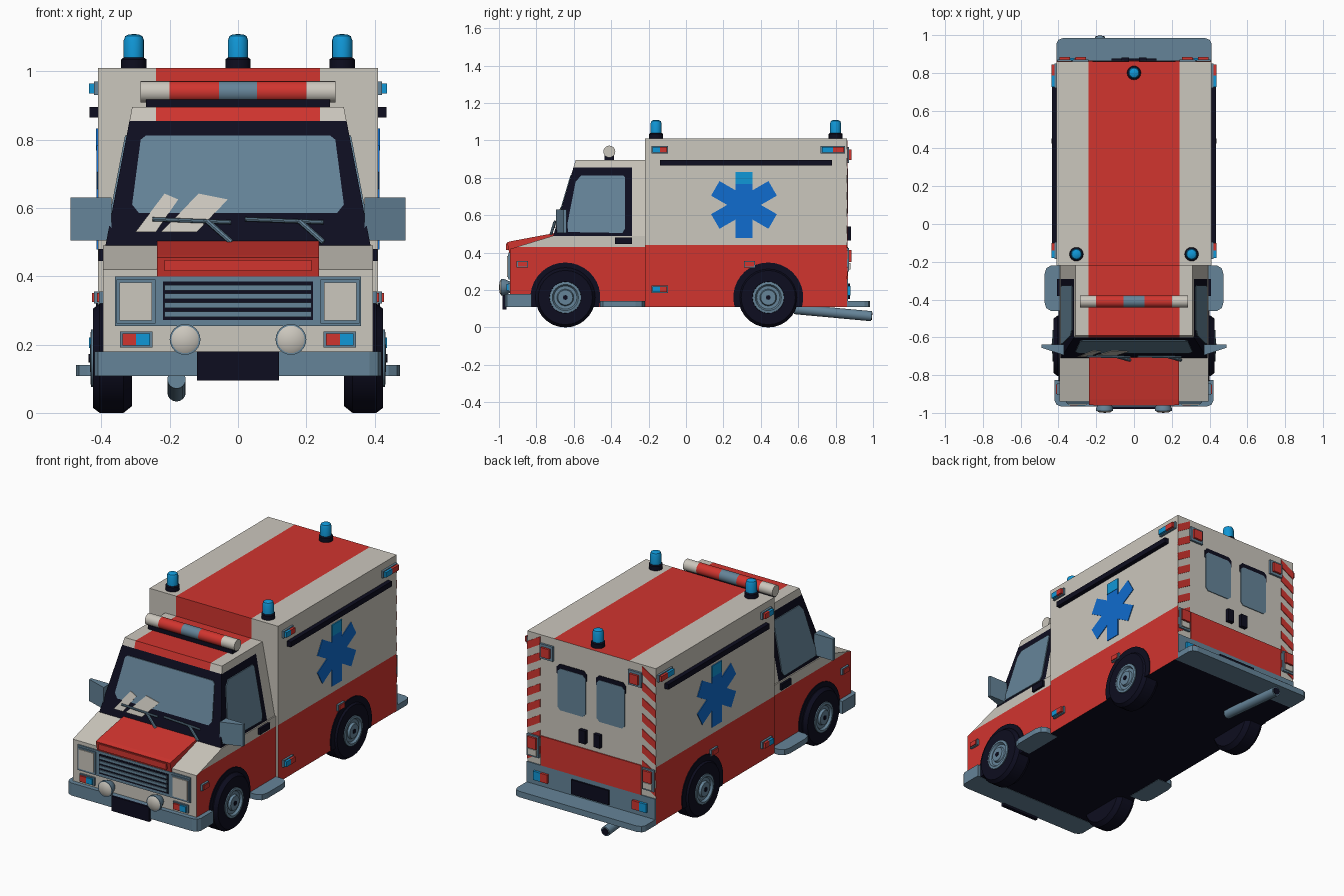
import bpy, bmesh, math
from mathutils import Vector

if "Cube" in bpy.data.objects:
    bpy.data.objects.remove(bpy.data.objects["Cube"])

# Palette
COL = {"beige": (.60, .57, .51), "red": (.64, .035, .028), "slate": (.13, .23, .315),
       "dark": (.004, .004, .014), "blue": (.005, .15, .62), "cyan": (.005, .31, .68)}
MATS = {}
for n, c in COL.items():
    MATS[n] = bpy.data.materials.new(n + "_paint")
    MATS[n].diffuse_color = (*c, 1)
lathed = []


def finish(name, bm, mats):
    bmesh.ops.recalc_face_normals(bm, faces=bm.faces[:])
    me = bpy.data.meshes.new(name)
    bm.to_mesh(me)
    bm.free()
    for m in mats:
        me.materials.append(MATS[m])
    ob = bpy.data.objects.new(name, me)
    bpy.context.collection.objects.link(ob)
    return ob


def loft(bm, a, b):
    va, vb = [bm.verts.new(p) for p in a], [bm.verts.new(p) for p in b]
    bm.faces.new(va)
    bm.faces.new(vb[::-1])
    for i in range(len(va)):
        j = (i + 1) % len(va)
        bm.faces.new((va[i], va[j], vb[j], vb[i]))


def prism(name, pts, vec, mat):
    bm = bmesh.new()
    loft(bm, pts, [Vector(p) + Vector(vec) for p in pts])
    return finish(name, bm, [mat])


def box(name, x0, x1, y0, y1, z0, z1, mat):
    return prism(name, [(x0, y0, z0), (x1, y0, z0), (x1, y1, z0), (x0, y1, z0)], (0, 0, z1 - z0), mat)


def lathe(name, prof, mat, loc, direction, seg=24):
    bm = bmesh.new()
    q = Vector(direction).to_track_quat('Z', 'Y')
    rings = [[bm.verts.new(Vector(loc) + q @ Vector((r * math.cos(2 * math.pi * i / seg),
              r * math.sin(2 * math.pi * i / seg), h))) for i in range(seg)] for r, h in prof]
    for a, b in zip(rings, rings[1:]):
        for i in range(seg):
            j = (i + 1) % seg
            bm.faces.new((a[i], a[j], b[j], b[i]))
    bmesh.ops.remove_doubles(bm, verts=bm.verts[:], dist=1e-5)
    ob = finish(name, bm, [mat])
    lathed.append(ob)
    return ob


def rod(name, a, b, r, mat, seg=16):
    d = Vector(b) - Vector(a)
    return lathe(name, [(0, 0), (r, 0), (r, d.length), (0, d.length)], mat, a, d, seg)


def painted(name, bm, cuts, rule):
    # Cut the shell along colour borders, then colour faces by rule
    for co, no in cuts:
        bmesh.ops.bisect_plane(bm, geom=bm.verts[:] + bm.edges[:] + bm.faces[:], plane_co=co, plane_no=no)
    bmesh.ops.recalc_face_normals(bm, faces=bm.faces[:])
    order = ["beige", "red", "dark"]
    for f in bm.faces:
        f.material_index = order.index(rule(f.calc_center_median(), f.normal))
    return finish(name, bm, order)


def rect(x, y0, y1, z):
    return [(-x, y0, z), (x, y0, z), (x, y1, z), (-x, y1, z)]


STRIPE = [((.24, 0, 0), (1, 0, 0)), ((-.24, 0, 0), (1, 0, 0))]

# Patient box
bm = bmesh.new()
loft(bm, rect(.41, -.22, .86, .11), rect(.41, -.22, .86, 1.01))
painted("patient_box", bm, STRIPE + [((0, 0, .44), (0, 0, 1))], lambda c, n:
        "dark" if n.z < -.5 else
        "red" if (abs(n.x) > .5 and c.z < .44) or ((n.z > .5 or n.y < -.5) and abs(c.x) < .24) else "beige")

# Lower cab with sloping bonnet
bm = bmesh.new()
side = [(-.94, .11), (-.94, .42), (-.71, .49), (-.22, .49), (-.22, .11)]
loft(bm, [(-.395, y, z) for y, z in side], [(.395, y, z) for y, z in side])
painted("cab_lower", bm, [((0, 0, .43), (0, 0, 1))], lambda c, n:
        "dark" if n.z < -.5 else "red" if abs(n.x) > .5 and c.z < .43 else "beige")

# Upper cab with dark window surround and roof stripe
bm = bmesh.new()
loft(bm, rect(.388, -.71, -.22, .49), rect(.31, -.59, -.22, .895))
painted("cab_upper", bm, STRIPE + [((0, 0, .855), (0, 0, 1)), ((0, -.29, 0), (0, 1, 0))], lambda c, n:
        "dark" if c.z < .855 and c.y < -.29 else
        "red" if abs(c.x) < .24 and c.z > .855 and abs(n.x) < .5 else "beige")


def ws(x, z, off=0):
    return (x, -.71 + .296 * (z - .49) - off, z)


# Windscreen, reflections and wipers
prism("windscreen", [ws(x, z) for x, z in [(-.29, .585), (.29, .585), (.31, .61), (.285, .8), (.27, .812),
      (-.27, .812), (-.285, .8), (-.31, .61)]], (0, -.004, 0), "slate")
for x0, x1, x2 in [(-.30, -.24, .045), (-.225, -.12, .07)]:
    prism("windscreen_patch", [ws(x0, .53, .004), (ws(x1, .53, .004)), ws(x1 + x2 + .02, .625, .004),
          ws(x0 + x2 + .04, .642, .004)], (0, -.003, 0), "beige")
for x in (-.02, .25):
    rod("wiper_arm", ws(x, .50, .014), ws(x - .07, .562, .014), .008, "slate", 8)
    rod("wiper_blade", ws(x - .23, .567, .014), ws(x, .558, .014), .006, "slate", 8)

# Bonnet bulge
bulge = [(-.945, .40), (-.957, .455), (-.93, .462), (-.70, .505), (-.70, .42)]
prism("bonnet_bulge", [(-.237, y, z) for y, z in bulge], (.474, 0, 0), "red")
box("bonnet_bulge_lip", -.215, .215, -.962, -.95, .415, .448, "red")

# Grille
box("grille_panel", -.36, .36, -.948, -.93, .255, .40, "slate")
box("grille_recess", -.22, .22, -.951, -.94, .272, .385, "dark")
for i in range(4):
    box("grille_slat", -.215, .215, -.957, -.945, .281 + i * .026, .297 + i * .026, "slate")

# Bumpers and number plates
def bumper(name, y_in, y_out, x, z0, z1):
    d = .03 if y_out > y_in else -.03
    plan = [(-x, y_in), (-x, y_out - d), (-x + .01, y_out - d / 3), (-x + .035, y_out),
            (x - .035, y_out), (x - .01, y_out - d / 3), (x, y_out - d), (x, y_in)]
    prism(name, [(a, b, z0) for a, b in plan], (0, 0, z1 - z0), "slate")


bumper("front_bumper", -.825, -.967, .42, .108, .18)
bumper("rear_bumper", .84, .985, .41, .108, .142)
box("front_plate", -.12, .12, -.98, -.96, .095, .18, "dark")
box("rear_plate", -.12, .12, .865, .876, .152, .235, "dark")

# Rear doors: red band, lower panel
box("rear_red_band", -.32, .32, .858, .866, .26, .43, "red")
box("rear_lower_panel", -.41, .41, .858, .866, .14, .26, "slate")


def side_lamp(s, y, z, x, hy=.045, hz=.02, split=True):
    def b(n, o, a, c, h, m):
        box(n, *sorted((s * (x - .01), s * (x + o))), a, c, z - h, z + h, m)
    b("side_lamp_frame", .012, y - hy, y + hy, hz, "slate")
    if split:
        b("side_lamp_front", .026, y - hy + .006, y, hz - .005, "cyan")
    b("side_lamp_rear", .026 if split else .018, y if split else y - hy + .006, y + hy - .006, hz - .005, "red")


for s in (-1, 1):
    def bx(name, x0, x1, *rest):
        box(name, *sorted((s * x0, s * x1)), *rest)

    # Side window and door handle
    glass = [(-.63, .51), (-.34, .505), (-.325, .53), (-.325, .80), (-.335, .812), (-.56, .812), (-.59, .78), (-.635, .55)]
    prism("side_window", [(s * (.388 - .193 * (z - .49)), y, z) for y, z in glass], (s * .005, 0, 0), "slate")
    bx("door_handle", .385, .408, -.38, -.29, .445, .48, "dark")
    # Mirrors
    prism("mirror", [(s * x, y, .505) for x, y in [(.37, -.695), (.49, -.655), (.49, -.638), (.37, -.638)]],
          (0, 0, .125), "slate")
    # Step
    prism("side_step", [(s * x, y, .108) for x, y in [(.36, -.46), (.44, -.46), (.465, -.445), (.475, -.41),
          (.475, -.27), (.465, -.235), (.44, -.22), (.36, -.22)]], (0, 0, .032), "slate")
    # Roof rail and lamps on the sides
    bx("roof_rail", .405, .435, -.14, .78, .865, .895, "dark")
    for y, z, h in [(-.14, .95, .045), (.785, .95, .065), (-.14, .205, .045)]:
        side_lamp(s, y, z, .41, h)
    side_lamp(s, -.875, .338, .395, .03, .018, False)
    side_lamp(s, .34, .338, .41, .03, .018, False)
    # Six-armed medical star
    star = []
    for k in range(6):
        a = math.radians(90 + 60 * k)
        u, v = Vector((math.cos(a), math.sin(a))), Vector((-math.sin(a), math.cos(a)))
        star += [u * .177 - v * .045, u * .177 + v * .045, (u * .866 + v * .5) * .09]
    prism("side_star", [(s * .409, .31 + p.x, .655 + p.y) for p in star], (s * .005, 0, 0), "blue")
    bx("star_tip", .41, .416, .265, .355, .768, .832, "cyan")
    # Wheels and arches
    for y, x in [(-.645, .395), (.44, .41)]:
        arch = [(y + .187 * math.cos(t), .16 + .187 * math.sin(t))
                for t in [math.radians(-15.5 + 211 * i / 20) for i in range(21)]]
        prism("wheel_arch", [(s * (x - .002), a, b) for a, b in arch], (s * .007, 0, 0), "dark")
        lathe("tyre", [(0, .31), (.14, .31), (.16, .335), (.16, .405), (.145, .425), (.085, .425), (.08, .41), (0, .41)],
              "dark", (0, y, .16), (s, 0, 0), 28)
        lathe("wheel_rim", [(.084, .41), (.084, .43), (.07, .432), (.062, .42), (.045, .42), (.04, .433), (0, .433)],
              "slate", (0, y, .16), (s, 0, 0))
        rod("wheel_hub", (s * .43, y, .16), (s * .437, y, .16), .013, "dark", 8)
    # Headlamps, front indicators, fog lamps
    bx("headlamp_frame", .242, .355, -.953, -.94, .262, .39, "slate")
    bx("headlamp", .252, .347, -.958, -.94, .27, .382, "beige")
    bx("indicator_frame", .25, .345, -.95, -.93, .192, .238, "slate")
    bx("indicator_inner", .258, .298, -.96, -.94, .198, .232, "cyan" if s < 0 else "red")
    bx("indicator_outer", .298, .338, -.96, -.94, .198, .232, "red" if s < 0 else "cyan")
    lathe("fog_lamp_shell", [(0, .93), (.03, .94), (.045, .975), (.045, .99), (0, .99)], "slate",
          (s * .155, 0, .215), (0, -1, 0))
    lathe("fog_lamp_lens", [(.043, .988), (.03, .997), (0, 1.0)], "beige", (s * .155, 0, .215), (0, -1, 0))
    # Rear windows and handles
    def pane(name, x0, x1, z0, z1, y, mat):
        c = .018
        prism(name, [(s * a, y, b) for a, b in [(x0 + c, z0), (x1 - c, z0), (x1, z0 + c), (x1, z1 - c), (x1 - c, z1),
              (x0 + c, z1), (x0, z1 - c), (x0, z0 + c)]], (0, .004, 0), mat)
    pane("rear_window_frame", .03, .22, .80, .875, .859, "dark")
    pane("rear_window", .035, .215, .61, .85, .861, "slate")
    bx("rear_handle", .027, .067, .855, .882, .465, .54, "dark")
    # Rear lamps
    bx("rear_top_lamp_frame", .24, .325, .855, .872, .88, .965, "slate")
    bx("rear_top_lamp", .255, .31, .86, .884, .895, .95, "red")
    bx("rear_side_lamp_frame", .33, .405, .855, .872, .30, .425, "slate")
    bx("rear_side_lamp", .34, .395, .86, .884, .35, .415, "red")
    bx("reverse_lamp", .34, .395, .86, .88, .31, .345, "beige")
    bx("rear_indicator_inner", .27, .315, .86, .88, .172, .222, "red")
    bx("rear_indicator_outer", .315, .36, .86, .88, .172, .222, "cyan")
    # Warning stripes on the rear edges
    for k in range(8):
        z = .275 + .09 * k
        prism("rear_stripe", [(s * .41, .859, z), (s * .325, .859, z + .05), (s * .325, .859, z + .095),
              (s * .41, .859, z + .045)], (0, .005, 0), "red")

# Beacons
for x, y in [(-.305, -.16), (.305, -.16), (0, .80)]:
    lathe("beacon_base", [(0, 1.0), (.037, 1.0), (.037, 1.035), (.03, 1.04), (0, 1.04)], "dark", (x, y, 0), (0, 0, 1), 16)
    lathe("beacon_dome", [(.03, 1.035), (.03, 1.09), (.025, 1.103), (.015, 1.108), (0, 1.109)], "cyan",
          (x, y, 0), (0, 0, 1), 16)

# Light bar
box("light_bar_mount", -.27, .27, -.435, -.385, .89, .918, "dark")
for x0, x1, m in [(-.285, -.2, "beige"), (-.2, -.055, "red"), (-.055, .055, "slate"), (.055, .2, "red"), (.2, .285, "beige")]:
    rod("light_bar_section", (x0, -.41, .94), (x1, -.41, .94), .032, m)

# Exhaust
rod("exhaust_pipe", (-.18, .58, .098), (-.18, .992, .06), .027, "slate")
rod("exhaust_opening", (-.18, .99, .0602), (-.18, .995, .0597), .02, "dark")

for ob in lathed:
    ob.select_set(True)
bpy.context.view_layer.objects.active = lathed[0]
bpy.ops.object.shade_smooth_by_angle(angle=math.radians(35))

for m in bpy.data.materials:
    if m.users and not m.is_grease_pencil:
        m.use_nodes = True
        m.node_tree.nodes["Principled BSDF"].inputs["Base Color"].default_value = m.diffuse_color
